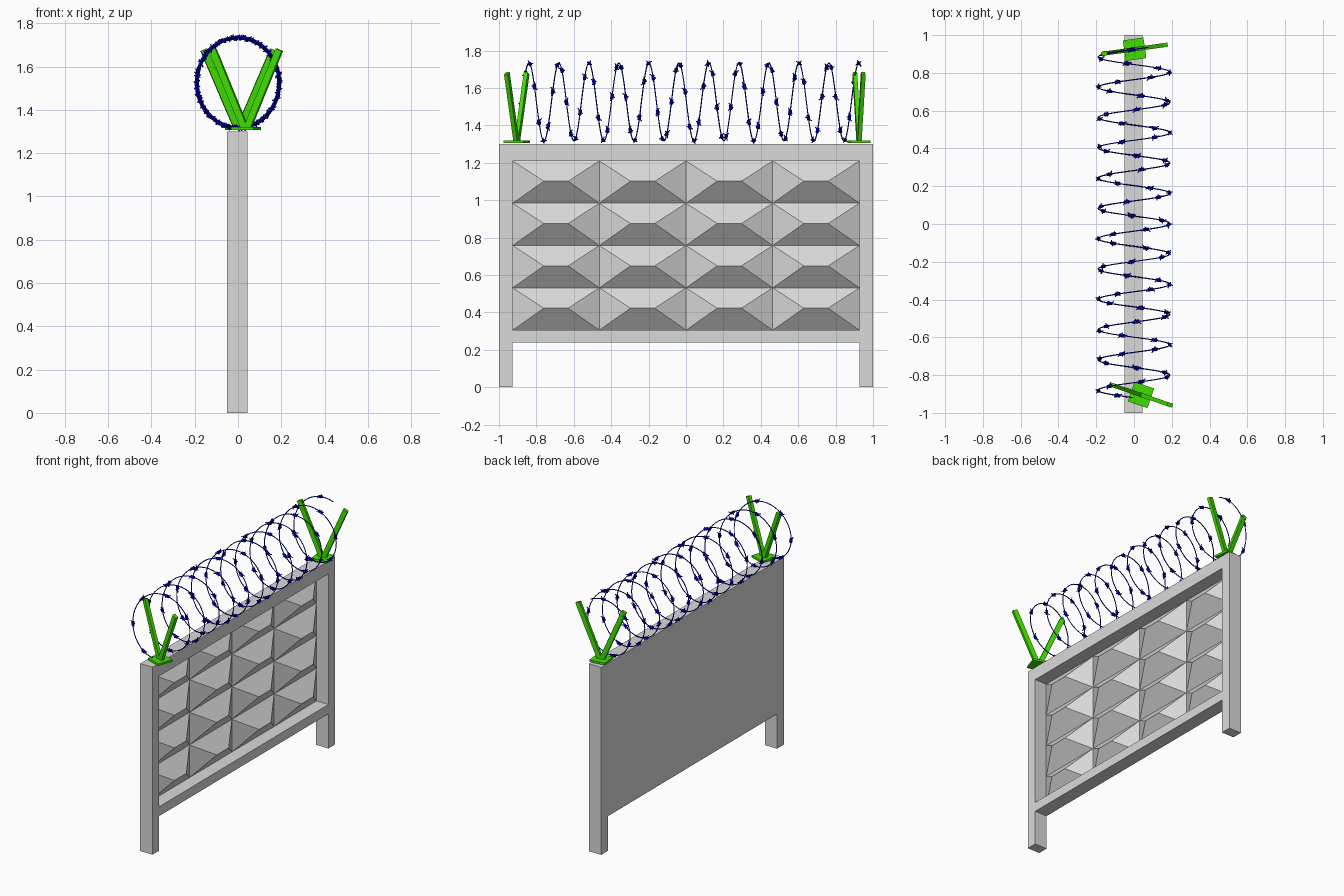
import bpy
import bmesh
import math
import random
from mathutils import Matrix, Vector

random.seed(4)
cube = bpy.data.objects.get("Cube")
if cube:
    bpy.data.objects.remove(cube, do_unlink=True)


def material(name, rgb):
    mat = bpy.data.materials.new(name)
    mat.use_nodes = True
    mat.diffuse_color = (*rgb, 1)
    mat.node_tree.nodes["Principled BSDF"].inputs["Base Color"].default_value = (*rgb, 1)
    return mat


concrete = material("concrete grey", (0.70, 0.70, 0.70))
green = material("bracket green", (0.05, 0.73, 0.0))
blue = material("wire blue", (0.0, 0.0, 0.62))


def finish(bm, name, mat):
    bmesh.ops.recalc_face_normals(bm, faces=bm.faces)
    mesh = bpy.data.meshes.new(name)
    bm.to_mesh(mesh)
    bm.free()
    mesh.materials.append(mat)
    obj = bpy.data.objects.new(name, mesh)
    bpy.context.collection.objects.link(obj)
    return obj


def add_box(bm, low, high, frame=Matrix()):
    low, high = Vector(low), Vector(high)
    size = Matrix.Diagonal((*(high - low), 1))
    bmesh.ops.create_cube(bm, size=1, matrix=frame @ Matrix.Translation((low + high) / 2) @ size)


def box(name, low, high, mat):
    bm = bmesh.new()
    add_box(bm, low, high)
    return finish(bm, name, mat)


# Concrete frame: posts, beams and thin back sheet
BACK, FRONT, INNER, TOP = -0.05, 0.045, 0.927, 1.30
SHEET = -0.047
LOW, HIGH = 0.305, 1.21
box("front_post", (BACK, -1, 0), (FRONT, -INNER, TOP), concrete)
box("back_post", (BACK, INNER, 0), (FRONT, 1, TOP), concrete)
box("bottom_beam", (BACK, -INNER, 0.24), (FRONT, INNER, LOW), concrete)
box("top_beam", (BACK, -INNER, HIGH), (FRONT, INNER, TOP), concrete)
box("back_sheet", (BACK, -INNER, LOW), (SHEET, INNER, HIGH), concrete)

# Relief of hipped blocks, four by four
COUNT, RELIEF, RIDGE = 4, 0.092, 0.065
cell_w, cell_h = 2 * INNER / COUNT, (HIGH - LOW) / COUNT
bm = bmesh.new()
for row in range(COUNT):
    for col in range(COUNT):
        y0, z0 = -INNER + col * cell_w, LOW + row * cell_h
        y1, z1 = y0 + cell_w, z0 + cell_h
        mid_y, mid_z = (y0 + y1) / 2, z0 + cell_h * 0.52
        base = [bm.verts.new((SHEET, y, z)) for y, z in ((y0, z0), (y1, z0), (y1, z1), (y0, z1))]
        a = bm.verts.new((SHEET + RELIEF, mid_y - RIDGE, mid_z))
        b = bm.verts.new((SHEET + RELIEF, mid_y + RIDGE, mid_z))
        bm.faces.new((base[0], base[1], b, a))
        bm.faces.new((base[2], base[3], a, b))
        bm.faces.new((base[1], base[2], b))
        bm.faces.new((base[3], base[0], a))
        bm.faces.new(base[::-1])
finish(bm, "panel_relief", concrete)


# V brackets: foot plate and two leaning arms
def bracket(name, x, y, angle):
    frame = Matrix.Translation((x, y, TOP)) @ Matrix.Rotation(math.radians(angle), 4, "Z")
    bm = bmesh.new()
    add_box(bm, (-0.055, -0.055, 0.006), (0.055, 0.055, 0.02), frame)
    for side in (-1, 1):
        lean = Matrix.Rotation(side * math.radians(23.3), 4, "Y")
        arm = frame @ Matrix.Translation((side * 0.005, 0, 0.012)) @ lean
        add_box(bm, (-0.016, -0.011, 0), (0.016, 0.011, 0.398), arm)
    finish(bm, name, green)


bracket("front_bracket", 0.037, -0.905, -19)
bracket("back_bracket", 0.003, 0.925, 8)

# Wire coil
PITCH, START, END, CENTRE = 0.1604, -0.92, 0.935, 1.525


def coil(y):
    t = 2 * math.pi * (y + 0.88) / PITCH
    return Vector((-0.19 * math.cos(t), y, CENTRE + 0.208 * math.sin(t)))


curve = bpy.data.curves.new("wire_coil", "CURVE")
curve.dimensions = "3D"
curve.bevel_depth = 0.0032
curve.bevel_resolution = 1
curve.use_fill_caps = True
steps = 460
spline = curve.splines.new("POLY")
spline.points.add(steps)
for i, point in enumerate(spline.points):
    point.co = (*coil(START + (END - START) * i / steps), 1)
curve.materials.append(blue)
wire = bpy.data.objects.new("wire_coil", curve)
bpy.context.collection.objects.link(wire)
bpy.context.view_layer.objects.active = wire
wire.select_set(True)
bpy.ops.object.convert(target="MESH")
bpy.ops.object.shade_smooth_by_angle()


# Barbs: wrapped sleeve with crossed spikes
def rod(bm, frame, radius, length):
    bmesh.ops.create_cone(bm, cap_ends=True, segments=6, radius1=radius, radius2=radius,
                          depth=length, matrix=frame)


bm = bmesh.new()
total = 76
for i in range(total):
    y = START + (END - START) * (i + 0.5) / total
    along = coil(y + 0.001) - coil(y - 0.001)
    frame = Matrix.Translation(coil(y)) @ along.to_track_quat("Z", "Y").to_matrix().to_4x4()
    frame = frame @ Matrix.Rotation(random.uniform(0, math.pi), 4, "Z")
    rod(bm, frame, 0.0095, 0.028)
    for turn, shift in ((0, -0.008), (90, 0.008)):
        spike = Matrix.Translation((0, 0, shift)) @ Matrix.Rotation(math.radians(turn), 4, "Z")
        rod(bm, frame @ spike @ Matrix.Rotation(math.radians(50), 4, "X"), 0.003, 0.04)
finish(bm, "wire_barbs", blue)
